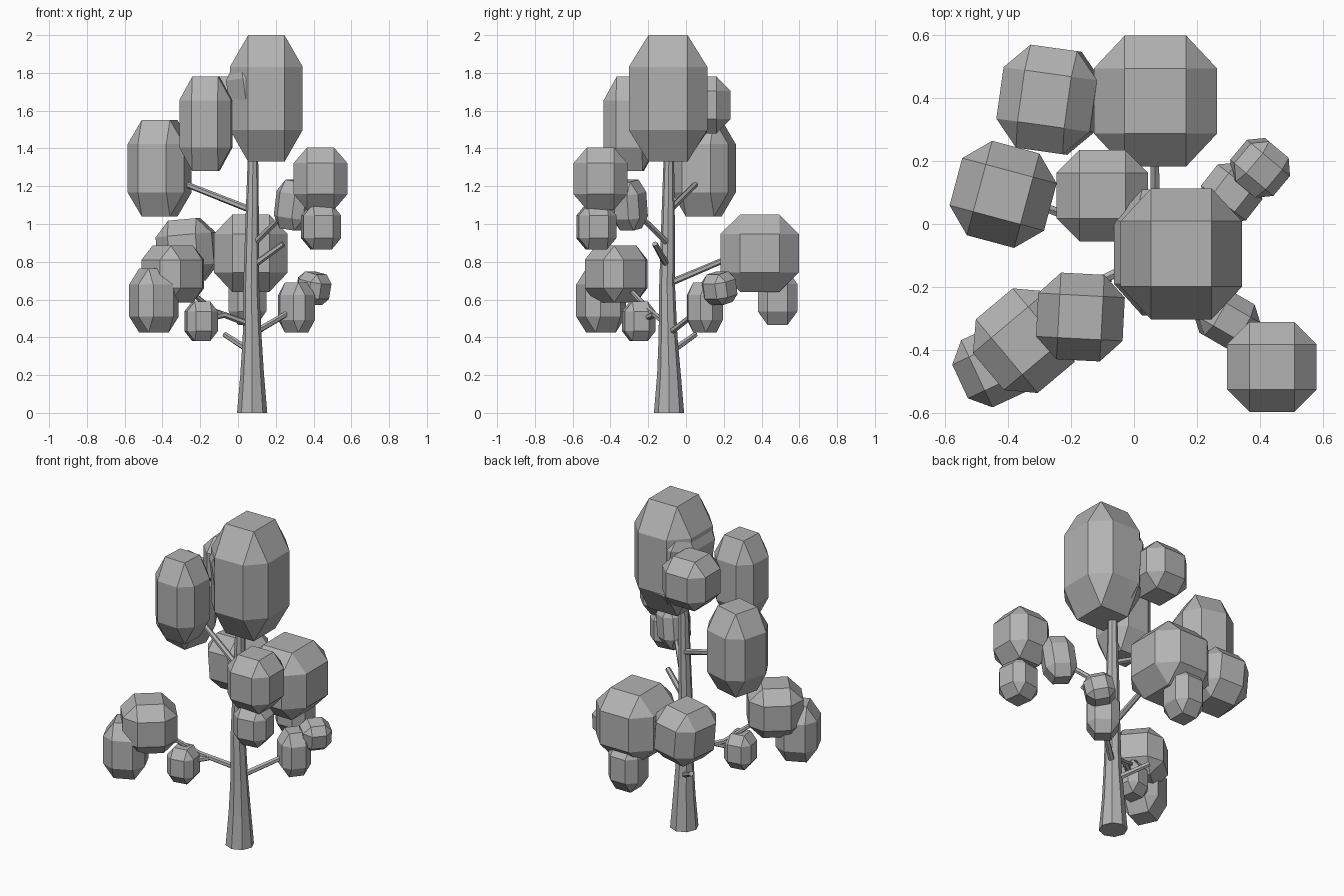
import bpy, bmesh
from math import radians
from mathutils import Vector, Matrix, Euler

cube = bpy.data.objects.get("Cube")
if cube:
    bpy.data.objects.remove(cube, do_unlink=True)

grey = bpy.data.materials.new("plain grey")
grey.use_nodes = True
grey.diffuse_color = (0.45, 0.45, 0.45, 1)
grey.node_tree.nodes["Principled BSDF"].inputs["Base Color"].default_value = (0.45, 0.45, 0.45, 1)


def add_object(name, bm):
    mesh = bpy.data.meshes.new(name)
    bmesh.ops.recalc_face_normals(bm, faces=bm.faces)
    bm.to_mesh(mesh)
    bm.free()
    mesh.materials.append(grey)
    obj = bpy.data.objects.new(name, mesh)
    bpy.context.collection.objects.link(obj)
    return obj


def leaf_clump(name, centre, size, yaw=0, tilt=0):
    """Box with wide chamfers, stretched to size."""
    bm = bmesh.new()
    bmesh.ops.create_cube(bm, size=1)
    bmesh.ops.bevel(bm, geom=bm.edges[:], offset=0.25, segments=1,
                    affect='EDGES', profile=0.5)
    turn = Euler((0, radians(tilt), radians(yaw))).to_matrix().to_4x4()
    bm.transform(Matrix.Translation(centre) @ turn @ Matrix.Diagonal((*size, 1)))
    add_object(name, bm)


def tube(name, points, radii, sides):
    """Tapered faceted tube through the points."""
    bm = bmesh.new()
    points = [Vector(p) for p in points]
    axis = (points[-1] - points[0]).to_track_quat('Z', 'Y').to_matrix()
    rings = []
    for p, r in zip(points, radii):
        ring = bmesh.ops.create_circle(bm, segments=sides, radius=r)["verts"]
        for v in ring:
            v.co = axis @ v.co + p
        rings.append(ring)
    for low, high in zip(rings, rings[1:]):
        for i in range(sides):
            j = (i + 1) % sides
            bm.faces.new((low[i], low[j], high[j], high[i]))
    bm.faces.new(rings[0])
    bm.faces.new(rings[-1])
    add_object(name, bm)


# Trunk with flared foot
tube("trunk",
     [(0.075, -0.09, 0), (0.075, -0.09, 0.2), (0.075, -0.095, 0.4),
      (0.07, -0.1, 0.67), (0.075, -0.095, 1.0), (0.08, -0.09, 1.42)],
     [0.08, 0.063, 0.05, 0.042, 0.036, 0.026], 8)

# Branches and bare twigs
branches = {
    "upper_right_branch": [(0.08, -0.09, 1.07), (-0.3, 0.06, 1.22)],
    "upper_left_branch": [(0.08, -0.09, 0.89), (0.28, -0.29, 1.09), (0.44, -0.45, 1.22)],
    "back_branch": [(0.07, -0.08, 0.69), (0.065, 0.25, 0.83)],
    "front_right_branch": [(0.06, -0.1, 0.47), (-0.13, -0.19, 0.54), (-0.32, -0.34, 0.7)],
    "front_right_offshoot": [(-0.08, -0.17, 0.52), (-0.19, -0.24, 0.49)],
    "lower_left_branch": [(0.08, -0.09, 0.42), (0.3, 0.08, 0.55), (0.39, 0.17, 0.65)],
    "lower_twig": [(0.06, -0.07, 0.33), (-0.07, 0.05, 0.415)],
    "middle_twig": [(0.08, -0.1, 0.78), (0.24, -0.165, 0.895)],
}
for name, path in branches.items():
    tube(name, path, [0.018, 0.015, 0.012], 6)

# Leaf clumps: centre, size, yaw, tilt
leaf_clump("crown", (0.15, -0.095, 1.665), (0.385, 0.415, 0.67))
leaf_clump("crown_side", (0.135, -0.09, 1.64), (0.36, 0.4, 0.58), 0, -8)
leaf_clump("high_front_clump", (-0.17, -0.295, 1.53), (0.275, 0.275, 0.5), -3)
leaf_clump("high_back_clump", (-0.1, 0.09, 1.63), (0.29, 0.29, 0.3))
leaf_clump("right_clump", (-0.415, 0.094, 1.295), (0.31, 0.31, 0.51), -15)
leaf_clump("back_clump", (0.068, 0.39, 0.845), (0.39, 0.415, 0.41))
leaf_clump("back_right_clump", (-0.27, 0.394, 0.86), (0.3, 0.33, 0.33), -8, -5)
leaf_clump("back_hanging_clump", (0.05, 0.485, 0.61), (0.2, 0.21, 0.29))
leaf_clump("left_clump", (0.437, -0.453, 1.24), (0.285, 0.285, 0.33))
leaf_clump("left_hanging_clump", (0.44, -0.475, 0.985), (0.2, 0.2, 0.24), 8)
leaf_clump("left_inner_clump", (0.295, -0.3, 1.1), (0.18, 0.165, 0.26), -30, 8)
leaf_clump("front_right_clump", (-0.345, -0.37, 0.735), (0.305, 0.305, 0.3), 40)
leaf_clump("front_right_hanging_clump", (-0.445, -0.45, 0.595), (0.235, 0.235, 0.34), 25)
leaf_clump("front_right_small_clump", (-0.195, -0.25, 0.485), (0.165, 0.165, 0.21), 10)
leaf_clump("lower_left_clump", (0.31, 0.1, 0.558), (0.18, 0.17, 0.265), -38)
leaf_clump("lower_left_small_clump", (0.4, 0.178, 0.66), (0.165, 0.165, 0.165), -40, 12)
